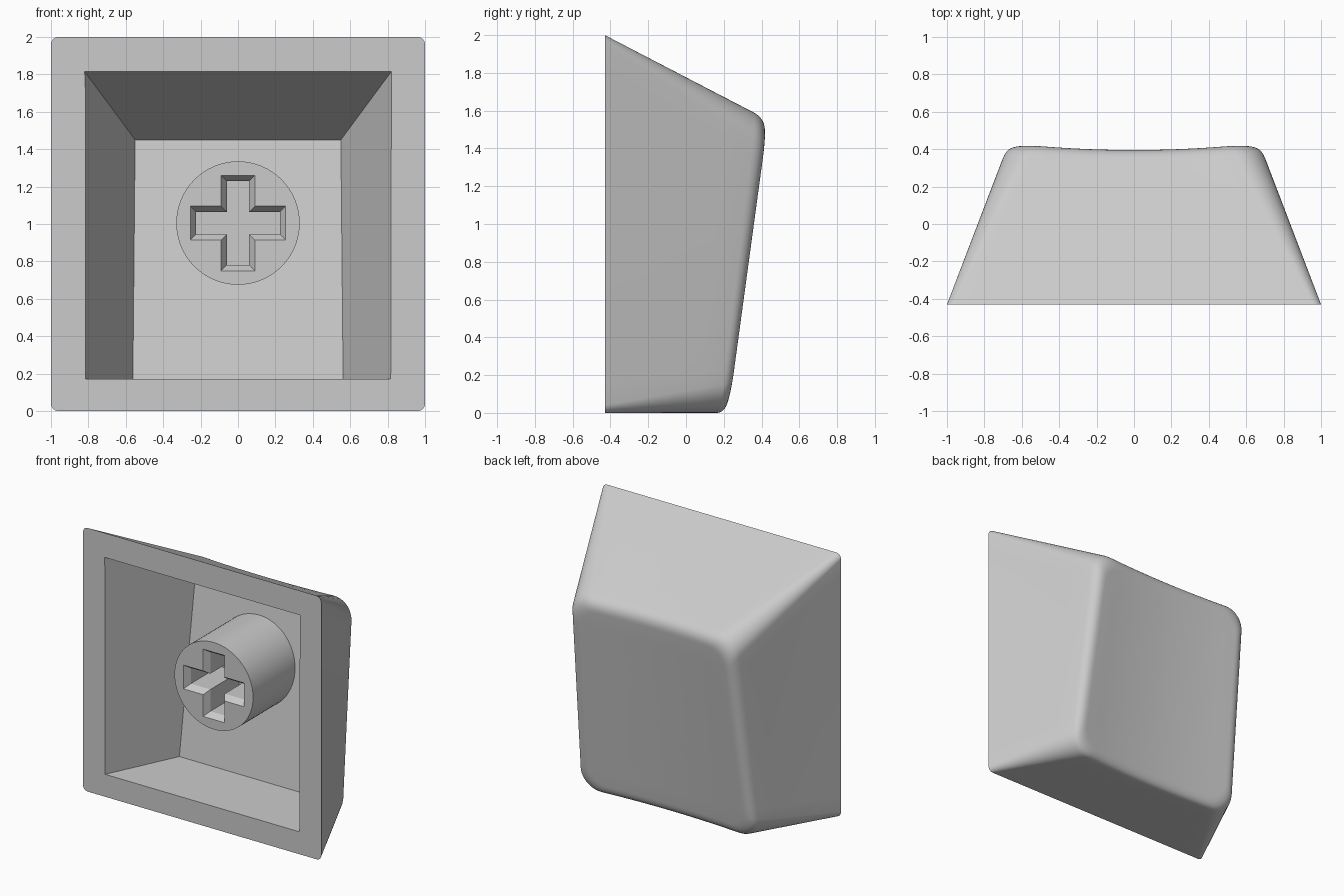
import bpy, bmesh
from math import sin, cos, pi
from mathutils import Vector

cube = bpy.data.objects.get("Cube")
if cube:
    bpy.data.objects.remove(cube, do_unlink=True)

grey = bpy.data.materials.new("light grey plastic")
grey.use_nodes = True
grey.diffuse_color = (0.6, 0.6, 0.6, 1)
grey.node_tree.nodes["Principled BSDF"].inputs["Base Color"].default_value = grey.diffuse_color

FRONT = -0.43     # depth of the open rim
ARC, SIDE = 8, 16  # segments per rounded corner and per straight side


def loft(name, rings):
    """Closed solid through equally sized rings, capped at both ends."""
    bm = bmesh.new()
    loops = [[bm.verts.new(p) for p in ring] for ring in rings]
    n = len(loops[0])
    for a, b in zip(loops, loops[1:]):
        for i in range(n):
            j = (i + 1) % n
            bm.faces.new((a[i], a[j], b[j], b[i]))
    bm.faces.new(loops[0])
    bm.faces.new(loops[-1])
    bmesh.ops.recalc_face_normals(bm, faces=bm.faces)
    mesh = bpy.data.meshes.new(name)
    bm.to_mesh(mesh)
    bm.free()
    mesh.materials.append(grey)
    obj = bpy.data.objects.new(name, mesh)
    bpy.context.collection.objects.link(obj)
    return obj


def activate(obj):
    bpy.ops.object.select_all(action='DESELECT')
    obj.select_set(True)
    bpy.context.view_layer.objects.active = obj


def cut(obj, cutter):
    mod = obj.modifiers.new("cut", 'BOOLEAN')
    mod.operation, mod.solver, mod.object = 'DIFFERENCE', 'EXACT', cutter
    activate(obj)
    bpy.ops.object.modifier_apply(modifier=mod.name)
    bpy.data.objects.remove(cutter, do_unlink=True)
    bpy.ops.object.shade_smooth_by_angle(angle=pi / 6)


def dish(x, z):
    """Sloping, slightly hollow finger surface."""
    return 0.222 + 0.14 * z - 0.035 * (1 - (x / 0.65) ** 2)


def rounded(low_half, high_half, height, r, depth):
    """Rounded trapezoid standing on z = 0; depth gives y from x and z."""
    pts = []
    corners = [(1, 1), (-1, 1), (-1, 0), (1, 0)]
    for k, (sx, top) in enumerate(corners):
        half = high_half if top else low_half
        cx, cz = sx * (half - r), (height - r if top else r)
        for i in range(ARC + 1):
            a = (k + i / ARC) * pi / 2
            pts.append(Vector((cx + r * cos(a), 0, cz + r * sin(a))))
    # Subdivide the four straight sides
    ring = []
    for i, p in enumerate(pts):
        ring.append(p)
        if i % (ARC + 1) == ARC:
            q = pts[(i + 1) % len(pts)]
            ring += [p.lerp(q, s / SIDE) for s in range(1, SIDE)]
    for p in ring:
        p.y = depth(p.x, p.z)
    return ring


# Outer shell: tapered walls, rounded edge, hollow finger surface
base = rounded(1, 1, 2, 0.04, lambda x, z: FRONT)
edge = rounded(0.72, 0.675, 1.555, 0.16, dish)
middle = Vector((0, 0, 0.78))


def inset(k):
    ring = []
    for p in edge:
        q = middle.lerp(p, k)
        q.y = dish(q.x, q.z)
        ring.append(q)
    return ring


rings = [[b.lerp(e, t) for b, e in zip(base, edge)] for t in (0, 0.25, 0.5, 0.75)]
start = [b.lerp(e, 0.92) for b, e in zip(base, edge)]
end = inset(0.9)
for i in range(9):
    t = i / 8
    rings.append([s.lerp(e, t).lerp(e.lerp(d, t), t) for s, e, d in zip(start, edge, end)])
rings += [inset(k) for k in (0.75, 0.6, 0.45, 0.3, 0.15, 0.03)]
shell = loft("keycap_shell", rings)

# Cavity: flat lower wall, sloping sides and ceiling
mouth = [(-0.815, FRONT, 0.17), (0.815, FRONT, 0.17), (0.82, FRONT, 1.815), (-0.82, FRONT, 1.815)]
ceiling = [(-0.562, 0.10, 0.17), (0.562, 0.10, 0.17), (0.55, 0.27, 1.45), (-0.55, 0.27, 1.45)]
lip = [Vector(m) + (Vector(m) - Vector(c)) * 0.05 for m, c in zip(mouth, ceiling)]
for p in lip:
    p.z = max(p.z, 0.17)
cut(shell, loft("cavity_cutter", [lip, ceiling]))

# Round stem with a chamfered cross socket
STEM_Z, STEM_FRONT = 1.005, -0.29


def circle(y):
    return [(0.33 * cos(a), y, STEM_Z + 0.33 * sin(a)) for a in (i * pi / 32 for i in range(64))]


def cross(y, grow):
    w, l = 0.06 + grow, 0.225 + grow
    quarter = [(l, w), (w, w), (w, l)]
    pts = []
    for _ in range(4):
        pts += quarter
        quarter = [(-v, u) for u, v in quarter]
    return [(u, y, STEM_Z + v) for u, v in pts]


stem = loft("stem", [circle(STEM_FRONT), circle(0.26)])
cut(stem, loft("socket_cutter", [cross(STEM_FRONT - 0.015, 0.04),
                                 cross(STEM_FRONT + 0.045, 0), cross(0.1, 0)]))
